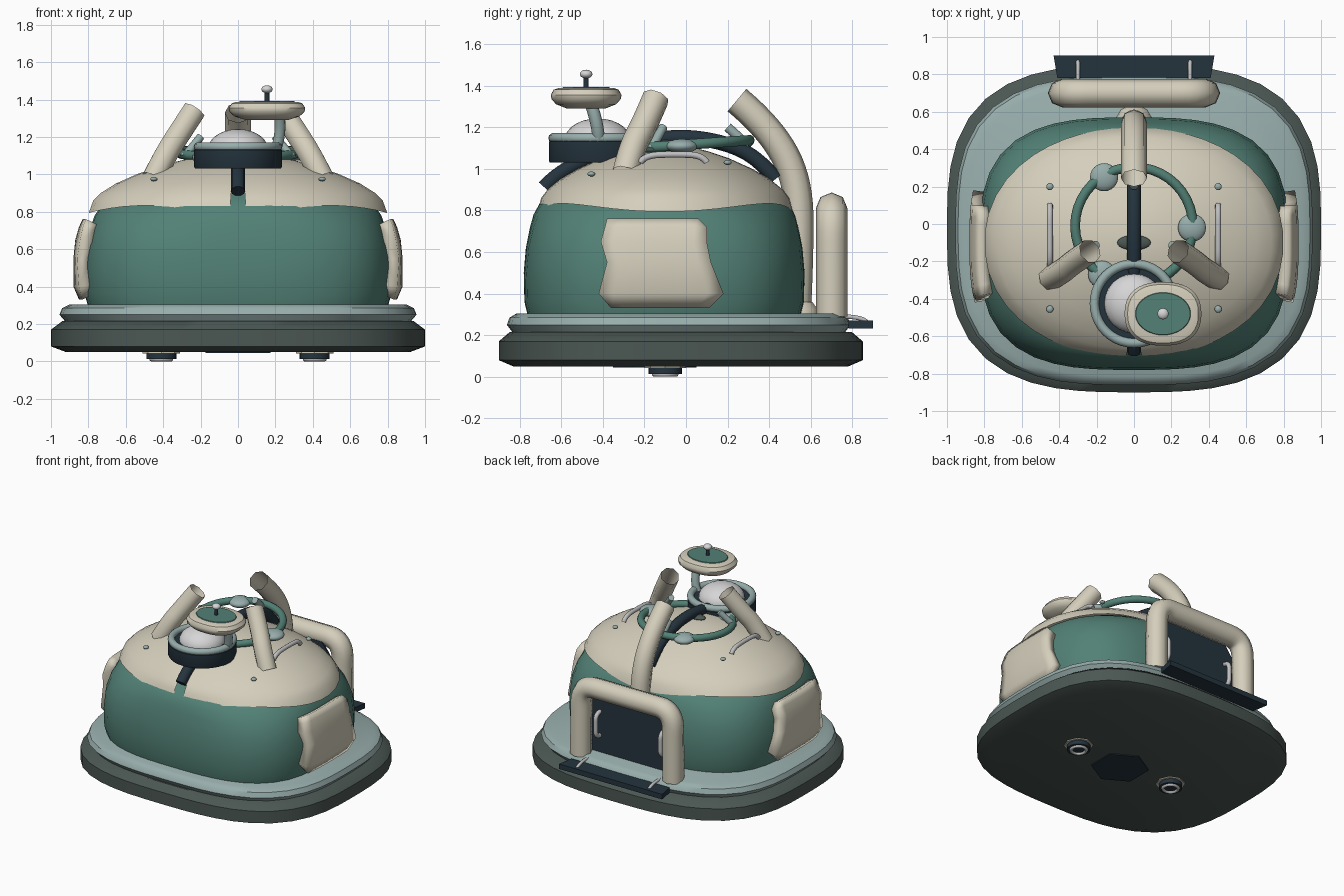
import bpy, bmesh, math
from mathutils import Vector

cube = bpy.data.objects.get("Cube")
if cube:
    bpy.data.objects.remove(cube, do_unlink=True)


def material(name, rgb):
    m = bpy.data.materials.new(name)
    m.use_nodes = True
    m.diffuse_color = (*rgb, 1)
    m.node_tree.nodes["Principled BSDF"].inputs["Base Color"].default_value = (*rgb, 1)
    return m


CREAM = material("cream", (.66, .62, .50))
GREEN = material("sea green", (.085, .22, .18))
DECK = material("pale blue grey", (.31, .42, .41))
SKIRT = material("dark grey green", (.07, .095, .085))
NAVY = material("dark navy", (.018, .034, .048))
STEEL = material("steel", (.52, .52, .53))
WHITE = material("pearl white", (.68, .67, .68))


def finish(ob, name, mat, angle=40):
    ob.name = name
    ob.data.materials.append(mat)
    bpy.ops.object.select_all(action='DESELECT')
    ob.select_set(True)
    bpy.context.view_layer.objects.active = ob
    bpy.ops.object.shade_smooth_by_angle(angle=math.radians(angle))
    return ob


def from_bmesh(bm, name, mat, angle=40):
    me = bpy.data.meshes.new(name)
    bm.to_mesh(me)
    bm.free()
    ob = bpy.data.objects.new(name, me)
    bpy.context.collection.objects.link(ob)
    return finish(ob, name, mat, angle)


def loft(name, rings, a, b, centre, mat, power=2.0, seg=48, wave=None, slit=0, caps=True):
    """Stack superellipse rings given as (height, scale, optional power)."""
    bm = bmesh.new()
    loops = []
    for k, ring in enumerate(rings):
        z, s = ring[:2]
        n = ring[2] if len(ring) > 2 else power
        loop = []
        for i in range(seg):
            t = (i + .5) * math.tau / seg
            c, d = math.cos(t), math.sin(t)
            r = s * (abs(c / a) ** n + abs(d / b) ** n) ** (-1 / n)
            dz = wave(t) if wave and k == 0 else 0
            loop.append(bm.verts.new((centre[0] + r * c, centre[1] + r * d, z + dz)))
        loops.append(loop)
    for k in range(len(loops) - 1):
        for i in range(seg):
            if k < slit and i == seg * 3 // 4 - 1:
                continue
            j = (i + 1) % seg
            bm.faces.new((loops[k][i], loops[k][j], loops[k + 1][j], loops[k + 1][i]))
    bm.faces.new(loops[-1])
    if caps:
        bm.faces.new(loops[0][::-1])
    return from_bmesh(bm, name, mat)


def prism(name, points, push, mat):
    bm = bmesh.new()
    face = bm.faces.new([bm.verts.new(p) for p in points])
    ext = bmesh.ops.extrude_face_region(bm, geom=[face])
    bmesh.ops.translate(bm, vec=push, verts=[v for v in ext["geom"] if isinstance(v, bmesh.types.BMVert)])
    bmesh.ops.recalc_face_normals(bm, faces=bm.faces)
    return from_bmesh(bm, name, mat, 25)


def tube(name, path, radius, mat, caps=True, res=3):
    cu = bpy.data.curves.new(name, 'CURVE')
    cu.dimensions = '3D'
    cu.bevel_depth, cu.bevel_resolution = radius, res
    cu.use_fill_caps = caps
    sp = cu.splines.new('NURBS')
    sp.points.add(len(path) - 1)
    for p, co in zip(sp.points, path):
        p.co = (*co, 1)
    sp.order_u = min(3, len(path))
    sp.use_endpoint_u = True
    sp.resolution_u = 6
    ob = bpy.data.objects.new(name, cu)
    bpy.context.collection.objects.link(ob)
    cu.materials.append(mat)
    return ob


def ball(name, loc, size, mat):
    bpy.ops.mesh.primitive_uv_sphere_add(segments=24, ring_count=14, location=loc)
    ob = bpy.context.object
    ob.scale = size
    return finish(ob, name, mat)


def disc(name, loc, r, depth, mat, sides=24):
    bpy.ops.mesh.primitive_cylinder_add(vertices=sides, radius=r, depth=depth, location=loc)
    return finish(bpy.context.object, name, mat)


def ring(name, loc, major, minor, mat, tilt=0):
    bpy.ops.mesh.primitive_torus_add(major_radius=major, minor_radius=minor, major_segments=40,
                                     minor_segments=10, location=loc, rotation=(tilt, 0, 0))
    return finish(bpy.context.object, name, mat, 60)


# Base skirt and deck
loft("skirt", [(.05, .92), (.08, 1), (.17, 1), (.215, .94)], 1, .875, (0, -.025), SKIRT, 3)
loft("deck", [(.215, .925), (.25, .955), (.285, .94), (.305, .90)], 1, .865, (0, -.035), DECK, 3)

# Green hull, rounder toward the top, and the wavy cream shell with a front slit
loft("hull", [(.29, .97), (.36, .995), (.5, 1), (.62, .985), (.72, .955, 2.8), (.78, .93, 2.5),
              (.83, .89, 2.3), (.9, .76, 2.1), (1, .4, 2)], .825, .675, (0, -.105), GREEN, 3)
loft("shell", [(.813, 1), (.86, .97), (.9, .92), (.95, .82), (1, .68), (1.05, .5), (1.085, .33),
               (1.11, .17), (1.115, .03)], .8, .615, (0, -.1), CREAM, 2.1,
     wave=lambda t: -.02 * math.cos(4 * t), slit=2, caps=False)
tube("spine_strip", [(0, -.68, .91), (0, -.6, 1), (0, -.3, 1.11), (0, -.05, 1.16), (0, .18, 1.13),
                     (0, .35, 1.05), (0, .43, .95)], .038, NAVY)
ball("top_port", (0, -.1, 1.12), (.09, .04, .02), SKIRT)

# Curved side panels following the hull
bm = bmesh.new()
rows = []
for z, y0, y1, a in [(.33, -.36, .11, .85), (.40, -.42, .18, .88), (.55, -.38, .12, .88),
                     (.65, -.41, .10, .87), (.72, -.39, .10, .85), (.76, -.38, .06, .83)]:
    row = []
    for j in range(9):
        y = y0 + (y1 - y0) * j / 8
        x = a * (1 - abs((y + .1) / .7) ** 3) ** (1 / 3)
        row.append(bm.verts.new((x, y, z)))
    rows.append(row)
for low, high in zip(rows, rows[1:]):
    for j in range(8):
        bm.faces.new((low[j], low[j + 1], high[j + 1], high[j]))
panel = from_bmesh(bm, "side_panels", CREAM)
thick = panel.modifiers.new("thickness", 'SOLIDIFY')
thick.thickness, thick.offset = .07, -1
panel.modifiers.new("mirror", 'MIRROR')

# Tilted ring with flattened pods
tilt = math.radians(4)
ring("halo_ring", (0, -.01, 1.115), .315, .026, GREEN, tilt)
for x, y in [(.31, -.02), (-.16, .25), (-.17, -.27)]:
    ball("ring_pod", (x, y, 1.11 + y * math.tan(tilt)), (.075, .075, .035), DECK)

# Paired parts on the shell
for s, side in ((1, "left"), (-1, "right")):
    tube(side + "_horn", [(s * .45, -.29, .98), (s * .39, -.26, 1.1), (s * .32, -.2, 1.21),
                          (s * .235, -.145, 1.34)], .066, CREAM, False, 2)
    tube(side + "_horn_pin", [(s * .29, -.17, 1.09), (s * .2, -.11, 1.2)], .022, DECK)
    tube(side + "_rail", [(s * .45, -.22, 1.03), (s * .45, -.2, 1.065), (s * .45, -.05, 1.07),
                          (s * .45, .08, 1.065), (s * .45, .1, 1.03)], .016, STEEL)
    for y, z in ((.2, 1.03), (-.455, .975)):
        ball(side + "_bolt", (s * .45, y, z), (.019, .019, .012), DECK)
    tube(side + "_panel_handle", [(s * .27, .63, .61), (s * .27, .69, .61), (s * .27, .69, .52),
                                  (s * .27, .69, .43), (s * .27, .63, .43)], .016, STEEL)
    tube(side + "_step_bracket", [(s * .3, .74, .29), (s * .3, .87, .29), (s * .3, .875, .25)], .011, STEEL)
    # Underside thrusters
    disc(side + "_thruster_plate", (s * .41, -.1, .047), .1, .008, CREAM, 8)
    disc(side + "_thruster", (s * .41, -.1, .033), .08, .04, NAVY)
    ring(side + "_thruster_lip", (s * .41, -.1, .012), .052, .012, STEEL)

disc("belly_plate", (0, -.15, .048), .2, .008, NAVY, 6)

# Rear exhaust pipe
tube("rear_pipe", [(0, .53, .3), (0, .545, .6), (0, .54, .95), (0, .4, 1.2), (0, .245, 1.33)],
     .07, CREAM, False, 2)
tube("rear_pipe_pin", [(0, .3, 1.11), (0, .2, 1.2)], .024, DECK)
loft("rear_pipe_foot", [(.3, 1), (.325, .95), (.36, .7)], .1, .1, (0, .54), CREAM, seg=12)

# Rear arch, its dark panel and the step
tube("rear_arch", [(-.385, .7, .29), (-.385, .7, .55), (-.38, .7, .81), (-.15, .7, .81), (.15, .7, .81),
                   (.38, .7, .81), (.385, .7, .55), (.385, .7, .29)], .076, CREAM, True, 2)
prism("arch_panel", [(-.38, .63, .3), (.38, .63, .3), (.38, .63, .62), (.26, .63, .79),
                     (-.26, .63, .79), (-.38, .63, .62)], Vector((0, .012, 0)), NAVY)
prism("rear_step", [(-.41, .78, .232), (.41, .78, .232), (.43, .9, .232), (-.43, .9, .232)],
      Vector((0, 0, .038)), NAVY)

# Front turret with pearl dome
loft("turret_drum", [(1.03, .98), (1.04, 1), (1.13, 1), (1.14, .95)], .235, .235, (0, -.425), NAVY)
ring("turret_rim", (0, -.425, 1.147), .212, .025, DECK)
ball("turret_dome", (0, -.425, 1.135), (.16, .16, .107), WHITE)

# Dish on a bent stem
tube("dish_stem", [(.2, -.42, 1.13), (.235, -.42, 1.21), (.22, -.46, 1.32)], .03, DECK)
loft("dish", [(1.29, .55), (1.31, .85), (1.335, .98), (1.355, 1), (1.38, .92), (1.388, .78)],
     .205, .17, (.155, -.48), CREAM, 2.4)
loft("dish_top", [(1.386, 1), (1.393, .97)], .15, .115, (.155, -.48), GREEN)
tube("antenna", [(.155, -.48, 1.38), (.155, -.48, 1.45)], .013, NAVY)
ball("antenna_tip", (.155, -.48, 1.455), (.03, .03, .021), WHITE)
